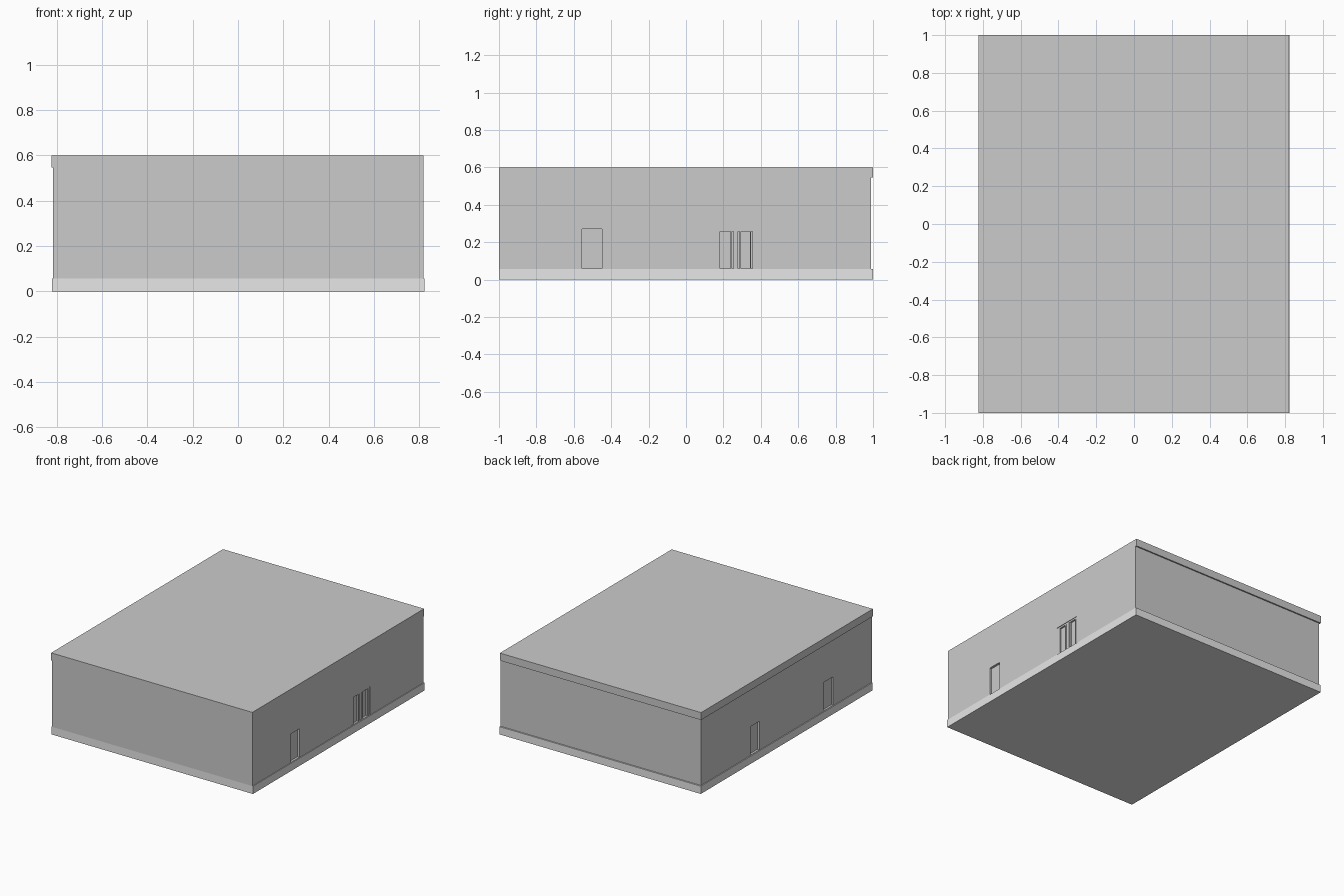
import bpy

if "Cube" in bpy.data.objects:
    bpy.data.objects.remove(bpy.data.objects["Cube"])


def material(name, v):
    m = bpy.data.materials.new(name)
    m.diffuse_color = (v, v, v, 1)
    m.use_nodes = True
    m.node_tree.nodes["Principled BSDF"].inputs["Base Color"].default_value = m.diffuse_color
    return m


wall_grey = material("wall grey", 0.6)
base_grey = material("light base grey", 0.8)


def box(name, x, y, z, mat):
    """Box from (min, max) ranges on each axis."""
    bpy.ops.mesh.primitive_cube_add(size=1)
    o = bpy.context.object
    o.name = name
    for v in o.data.vertices:
        v.co = [r[0] if c < 0 else r[1] for c, r in zip(v.co, (x, y, z))]
    o.data.update()
    o.data.materials.append(mat)
    return o


# Plinth, walls and roof band
Z_BASE, Z_DOOR, Z_CAP, TOP = 0.057, 0.27, 0.545, 0.6
XL, XR, DEPTH = -0.815, 0.817, 0.016
box("plinth", (-0.821, 0.822), (-1, 1), (0, Z_BASE), base_grey)
walls = box("walls", (XL, XR), (-1, 0.99), (Z_BASE, Z_CAP), wall_grey)
box("roof_band", (-0.823, XR), (-1, 1), (Z_CAP, TOP), wall_grey)


# Recessed openings: side sign, y range
openings = [(1, (-0.555, -0.45)), (1, (0.155, 0.37)),
            (-1, (0.31, 0.415)), (-1, (-0.55, -0.44))]
for side, y in openings:
    x = (XR - DEPTH, XR + 0.1) if side > 0 else (XL - 0.1, XL + DEPTH)
    cutter = box("opening_cutter", x, y, (Z_BASE + 0.003, Z_DOOR), wall_grey)
    cutter.hide_render = True
    mod = walls.modifiers.new("opening", "BOOLEAN")
    mod.operation = "DIFFERENCE"
    mod.solver = "EXACT"
    mod.object = cutter
    bpy.context.view_layer.objects.active = walls
    bpy.ops.object.modifier_apply(modifier=mod.name)
    bpy.data.objects.remove(cutter)

# Wide doorway: lintel and upright frame members inside the recess
xf = (XR - DEPTH, XR - 0.004)
box("doorway_lintel", xf, (0.155, 0.37), (0.258, Z_DOOR), wall_grey)
for y in [(0.155, 0.182), (0.238, 0.247), (0.254, 0.278),
          (0.286, 0.293), (0.342, 0.348), (0.355, 0.37)]:
    box("doorway_post", xf, y, (Z_BASE + 0.003, 0.258), wall_grey)
